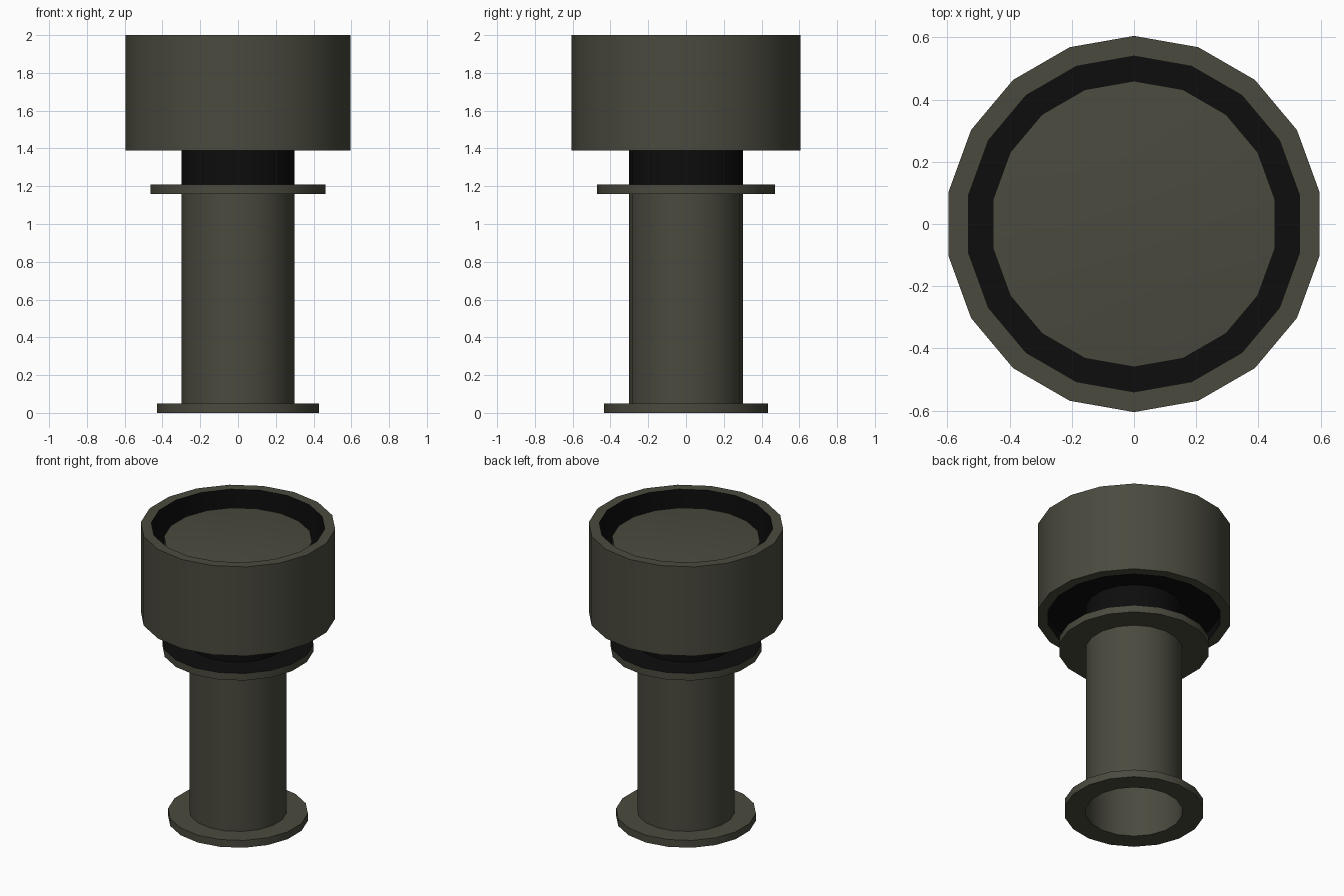
import bpy, bmesh, math

if "Cube" in bpy.data.objects:
    bpy.data.objects.remove(bpy.data.objects["Cube"])

SIDES = 18


def material(name, rgb):
    m = bpy.data.materials.new(name)
    m.diffuse_color = (*rgb, 1.0)
    m.use_nodes = True
    m.node_tree.nodes["Principled BSDF"].inputs["Base Color"].default_value = m.diffuse_color
    return m


olive = material("dark olive", (0.068, 0.068, 0.049))
black = material("soft black", (0.004, 0.004, 0.004))


def lathe(name, profile, mats, closed=False):
    """Spin (radius, z) points round z; mats gives 0/1 (olive/black) per profile segment."""
    bm = bmesh.new()
    rings = []
    for r, z in profile:
        if r == 0:
            rings.append([bm.verts.new((0, 0, z))] * SIDES)
        else:
            angles = [math.pi / 2 + 2 * math.pi * i / SIDES for i in range(SIDES)]
            rings.append([bm.verts.new((r * math.cos(a), r * math.sin(a), z)) for a in angles])
    n = len(rings)
    for s in range(n if closed else n - 1):
        a, b = rings[s], rings[(s + 1) % n]
        for i in range(SIDES):
            j = (i + 1) % SIDES
            quad = list(dict.fromkeys((a[i], a[j], b[j], b[i])))
            bm.faces.new(quad).material_index = mats[s]
    bmesh.ops.recalc_face_normals(bm, faces=bm.faces)
    me = bpy.data.meshes.new(name)
    bm.to_mesh(me)
    bm.free()
    me.materials.append(olive)
    me.materials.append(black)
    ob = bpy.data.objects.new(name, me)
    bpy.context.collection.objects.link(ob)
    bpy.ops.object.select_all(action='DESELECT')
    ob.select_set(True)
    bpy.context.view_layer.objects.active = ob
    bpy.ops.object.shade_smooth_by_angle(angle=math.radians(35))
    return ob


# Base flange: flat ring round the foot of the pipe
lathe("base_flange", [(0.302, 0), (0.435, 0), (0.435, 0.05), (0.302, 0.05)], [0, 0, 0, 0], True)

# Open pipe, olive below the collar and black above it
lathe("lower_pipe", [(0.303, 0), (0.303, 1.16)], [0])
lathe("neck_pipe", [(0.303, 1.16), (0.303, 1.45)], [1])

# Collar with a black upper face
lathe("collar", [(0.302, 1.16), (0.47, 1.16), (0.47, 1.208), (0.302, 1.208)], [0, 0, 1, 1], True)

# Cap: thick olive ring with a black inner wall
lathe("cap_ring", [(0.54, 1.39), (0.605, 1.39), (0.605, 2.0), (0.54, 2.0)], [0, 0, 0, 1], True)

# Black plate closing the cap
lathe("cap_floor", [(0, 1.45), (0.54, 1.45), (0.54, 1.47), (0, 1.47)], [1, 1, 1])

# Gently domed lid sunk inside the cap
lathe("inner_lid", [(0.46, 1.47), (0.46, 1.91), (0.25, 1.93), (0, 1.935)], [0, 0, 0])
